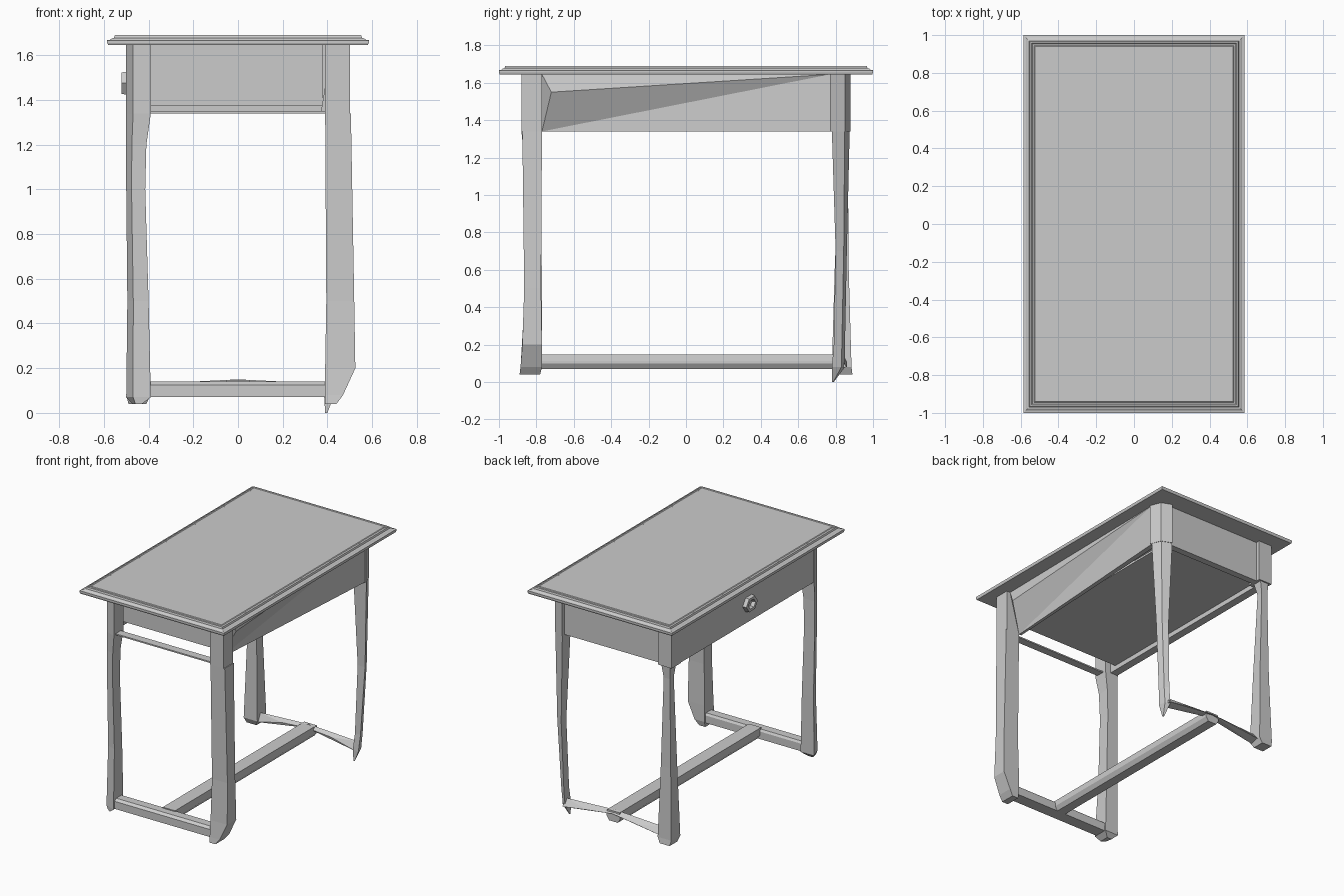
import bpy, bmesh, math
from mathutils import Vector

cube = bpy.data.objects.get("Cube")
if cube:
    bpy.data.objects.remove(cube, do_unlink=True)

grey = bpy.data.materials.new("plain_grey")
grey.use_nodes = True
COLOUR = (0.6, 0.6, 0.6, 1)
grey.diffuse_color = COLOUR
grey.node_tree.nodes["Principled BSDF"].inputs["Base Color"].default_value = COLOUR


def finish(name, bm):
    bmesh.ops.recalc_face_normals(bm, faces=bm.faces)
    mesh = bpy.data.meshes.new(name)
    bm.to_mesh(mesh)
    bm.free()
    mesh.materials.append(grey)
    obj = bpy.data.objects.new(name, mesh)
    bpy.context.collection.objects.link(obj)
    return obj


def loft(name, sections, worn=None):
    """Stack of rectangles (z, x0, x1, y0, y1); the worn corner is pulled inward."""
    bm = bmesh.new()
    rings = []
    for z, x0, x1, y0, y1 in sections:
        corners = [Vector((x0, y0, z)), Vector((x1, y0, z)), Vector((x1, y1, z)), Vector((x0, y1, z))]
        if worn is not None:
            corners[worn] = corners[worn].lerp(corners[worn - 2], .28)
        rings.append([bm.verts.new(c) for c in corners])
    bm.faces.new(rings[0])
    bm.faces.new(rings[-1])
    for a, b in zip(rings, rings[1:]):
        for i in range(4):
            j = (i + 1) % 4
            bm.faces.new((a[i], a[j], b[j], b[i]))
    return finish(name, bm)


def box(name, x0, x1, y0, y1, z0, z1, worn=None):
    return loft(name, [(z0, x0, x1, y0, y1), (z1, x0, x1, y0, y1)], worn)


def hull(name, points):
    bm = bmesh.new()
    for p in points:
        bm.verts.new(p)
    bmesh.ops.convex_hull(bm, input=bm.verts)
    return finish(name, bm)


# Table top with a stepped moulding: (inset from the rim, height)
moulding = [(.004, 1.645), (0, 1.655), (0, 1.667), (.012, 1.669), (.02, 1.675), (.03, 1.678),
            (.034, 1.69), (.042, 1.69), (.047, 1.686), (.055, 1.686), (.06, 1.69)]
loft("table_top", [(z, d - .585, .585 - d, d - 1, 1 - d) for d, z in moulding])

# Corner blocks that join the legs to the aprons; two have worn outer corners
TOP, LOW = 1.645, 1.34
for end, side, sx, sy, worn in (("front", "left", 1, -1, None), ("front", "right", -1, -1, 0),
                                ("back", "left", 1, 1, 2), ("back", "right", -1, 1, None)):
    xs = sorted((sx * .39, sx * .5))
    ys = sorted((sy * .77, sy * .88))
    box(f"{end}_{side}_corner_block", *xs, *ys, LOW, TOP, worn)

# Uneven legs, each from the floor up
loft("front_left_leg", [
    (.04, .39, .44, -.89, -.78), (.08, .39, .47, -.885, -.77), (.2, .39, .525, -.875, -.77),
    (.5, .395, .52, -.865, -.775), (LOW, .39, .505, -.875, -.77)])
loft("front_right_leg", [
    (.04, -.47, -.43, -.87, -.8), (.07, -.5, -.39, -.885, -.77), (.5, -.495, -.4, -.86, -.77),
    (1, -.5, -.415, -.86, -.775), (1.2, -.5, -.41, -.865, -.775), (LOW, -.5, -.39, -.88, -.77)], 0)
loft("back_left_leg", [
    (0, .39, .4, .78, .79), (.08, .385, .43, .78, .85), (.2, .395, .44, .79, .85),
    (.7, .41, .47, .8, .86), (LOW, .39, .495, .78, .875)], 2)
loft("back_right_leg", [
    (.04, -.49, -.41, .8, .89), (.08, -.5, -.39, .78, .885), (.6, -.485, -.405, .795, .87),
    (1.25, -.475, -.425, .82, .865), (LOW, -.48, -.41, .8, .87)])

# Aprons: a drawer side and a full back; the front is the recessed drawer end over a thin rail
box("right_apron", -.495, -.435, -.77, .77, LOW, TOP)
box("back_apron", -.39, .39, .8, .85, LOW, TOP)
box("drawer_end", -.435, .38, -.72, -.69, 1.385, TOP)
box("drawer_bottom", -.435, .38, -.72, .8, 1.375, 1.39)
box("front_apron_rail", -.39, .39, -.86, -.8, LOW, 1.35)

# Left apron: warped, with its lower front corner pushed in
bm = bmesh.new()
outer = [bm.verts.new(p) for p in (
    (.39, -.77, LOW), (.49, .77, LOW), (.49, .77, TOP), (.49, -.72, 1.55), (.47, -.77, TOP))]
inner = [bm.verts.new(p) for p in (
    (.37, -.77, LOW), (.45, .77, LOW), (.45, .77, TOP), (.42, -.77, TOP))]
a, b, c, d, e = outer
p, q, r, s = inner
for face in ((a, b, c), (a, c, d), (d, c, e), (a, d, e), (p, r, q), (p, s, r),
             (a, p, q, b), (b, q, r, c), (c, r, s, e), (e, s, p, a)):
    bm.faces.new(face)
finish("left_apron", bm)

# Foot rails: solid at the front, pinched in the middle at the back
loft("front_foot_rail", [(.07, -.4, .46, -.87, -.78), (.125, -.4, .4, -.87, -.78),
                         (.14, -.4, .4, -.85, -.79)])
for side, s in (("left", 1), ("right", -1)):
    hull(f"back_foot_rail_{side}", [
        (s * .4, .79, .07), (s * .4, .86, .08), (s * .4, .82, .13),
        (s * .2, .79, .12), (s * .2, .86, .11), (0, .8, .13), (0, .85, .13), (0, .82, .15)])
loft("centre_foot_rail", [(.07, -.035, .035, -.8, .84), (.1, -.055, .055, -.8, .84),
                          (.112, -.055, .055, -.8, .84), (.147, -.05, .05, -.8, .84)])

# Six-sided ring pull on the drawer
bm = bmesh.new()
centre, rings = Vector((-.495, -.02, 1.475)), []
for k in range(6):
    t = math.tau * k / 6
    out = Vector((0, math.cos(t) * 1.2, math.sin(t)))
    rings.append([bm.verts.new(centre + out * rad + Vector((dx, 0, 0)))
                  for rad, dx in ((.06, 0), (.055, -.027), (.034, -.027), (.03, 0))])
for k in range(6):
    m, n = rings[k], rings[(k + 1) % 6]
    for i in range(4):
        j = (i + 1) % 4
        bm.faces.new((m[i], m[j], n[j], n[i]))
finish("drawer_pull", bm)
